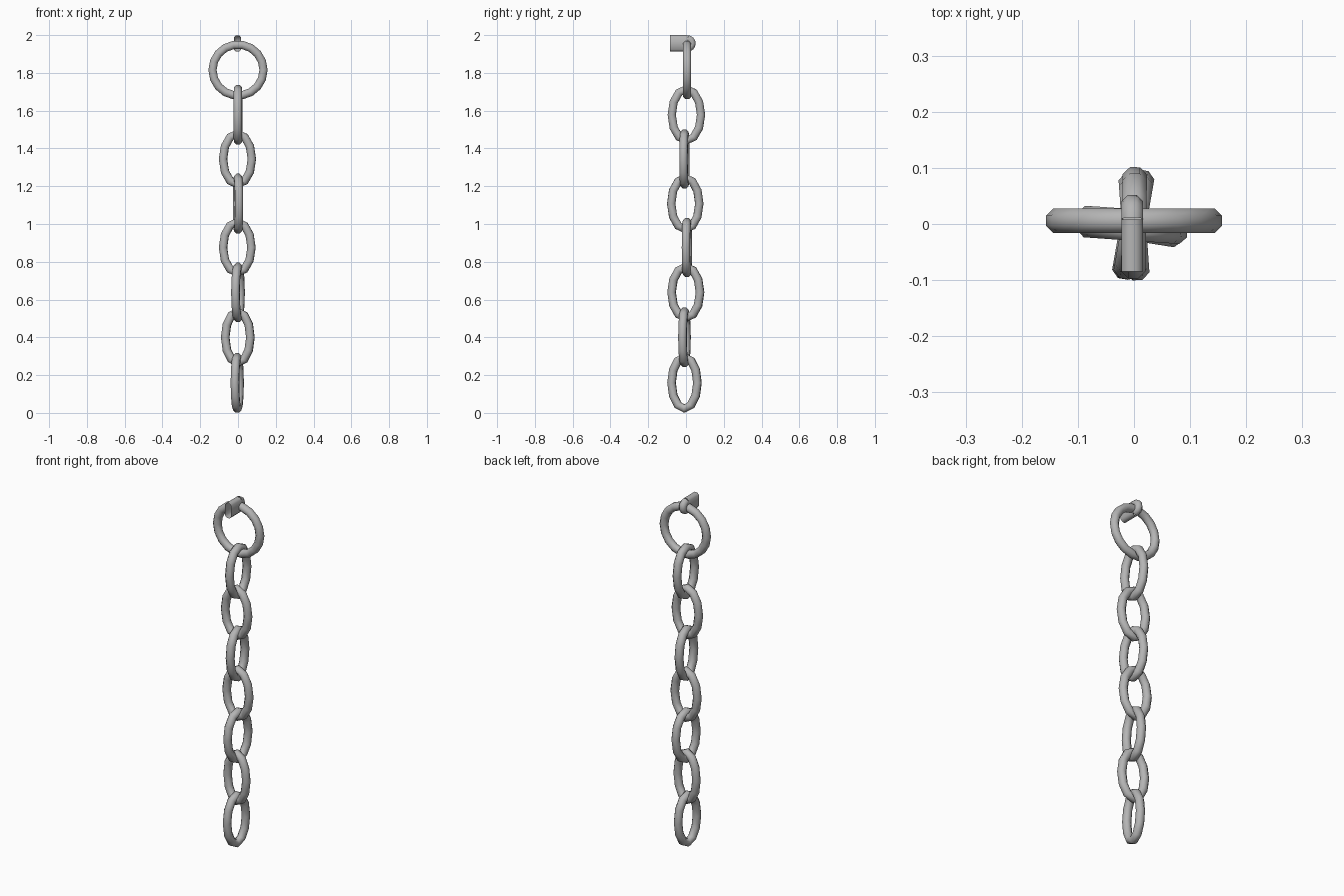
import bpy, bmesh
from math import sin, cos, pi, radians
from mathutils import Vector

old = bpy.data.objects.get("Cube")
if old:
    bpy.data.objects.remove(old, do_unlink=True)

steel = bpy.data.materials.new("grey steel")
steel.use_nodes = True
steel.diffuse_color = (0.46, 0.46, 0.46, 1)
steel.node_tree.nodes["Principled BSDF"].inputs["Base Color"].default_value = (0.46, 0.46, 0.46, 1)

SIDES = 8


def loft(name, rings, closed, location, turn=0):
    """Skin a row of equal-sized vertex rings."""
    bm = bmesh.new()
    rows = [[bm.verts.new(p) for p in ring] for ring in rings]
    n, sides = len(rows), len(rows[0])
    for i in range(n if closed else n - 1):
        r, s = rows[i], rows[(i + 1) % n]
        for k in range(sides):
            m = (k + 1) % sides
            bm.faces.new((r[k], r[m], s[m], s[k]))
    bmesh.ops.recalc_face_normals(bm, faces=bm.faces)
    mesh = bpy.data.meshes.new(name)
    bm.to_mesh(mesh)
    bm.free()
    mesh.materials.append(steel)
    mesh.shade_smooth()
    obj = bpy.data.objects.new(name, mesh)
    obj.location = location
    obj.rotation_euler.z = radians(turn)
    bpy.context.collection.objects.link(obj)


def sweep(name, path, radius, closed, location, turn=0):
    """Sweep a round section along a path lying in the local XZ plane."""
    n = len(path)
    rings = []
    for i, p in enumerate(path):
        before = path[i - 1] if closed or i else p
        after = path[(i + 1) % n] if closed or i < n - 1 else p
        out = (after - before).normalized().cross(Vector((0, 1, 0)))
        angles = [2 * pi * (k + 0.5) / SIDES for k in range(SIDES)]
        rings.append([p + out * radius * cos(a) + Vector((0, radius * sin(a), 0)) for a in angles])
    loft(name, rings, closed, location, turn)


def oval(width, height, count):
    return [Vector((width * cos(2 * pi * i / count), 0, height * sin(2 * pi * i / count)))
            for i in range(count)]


# Large ring at the top
sweep("top_ring", oval(0.135, 0.135, 18), 0.0235, True, (0, 0.006, 1.815))

# Rounded bend that wraps the ring
bend = [Vector((0.024 * sin(pi * i / 8), 0, 0.024 * cos(pi * i / 8))) for i in range(9)]
sweep("staple_bend", bend, 0.021, False, (-0.003, 0.008, 1.956), 90)

# Flat-sided hollow shank, open at the front
section = []
for k in range(SIDES):
    a = 2 * pi * (k + 0.5) / SIDES
    lift = 0.024 if sin(a) > 0 else -0.024
    section.append((0.021 * cos(a), 0.021 * sin(a) + lift))
loft("staple_shank", [[Vector((x, y, z)) for x, z in section] for y in (-0.093, 0)],
     False, (-0.003, 0.008, 1.956))

# Hanging links: x, y, centre height, half width, half height, turn
links = [
    (0, 0.002, 1.578, 0.1, 0.159, 89),
    (-0.003, -0.008, 1.344, 0.099, 0.157, -4),
    (0, -0.004, 1.108, 0.097, 0.159, 94),
    (-0.004, 0.005, 0.876, 0.098, 0.157, -4),
    (0, -0.001, 0.638, 0.099, 0.158, 80),
    (-0.001, -0.008, 0.4, 0.09, 0.158, -9),
    (-0.004, -0.008, 0.159, 0.092, 0.159, 80),
]
for i, (x, y, z, w, h, turn) in enumerate(links):
    sweep(f"chain_link_{i + 1}", oval(w - 0.0225, h - 0.0225, 12), 0.0235, True, (x, y, z), turn)
